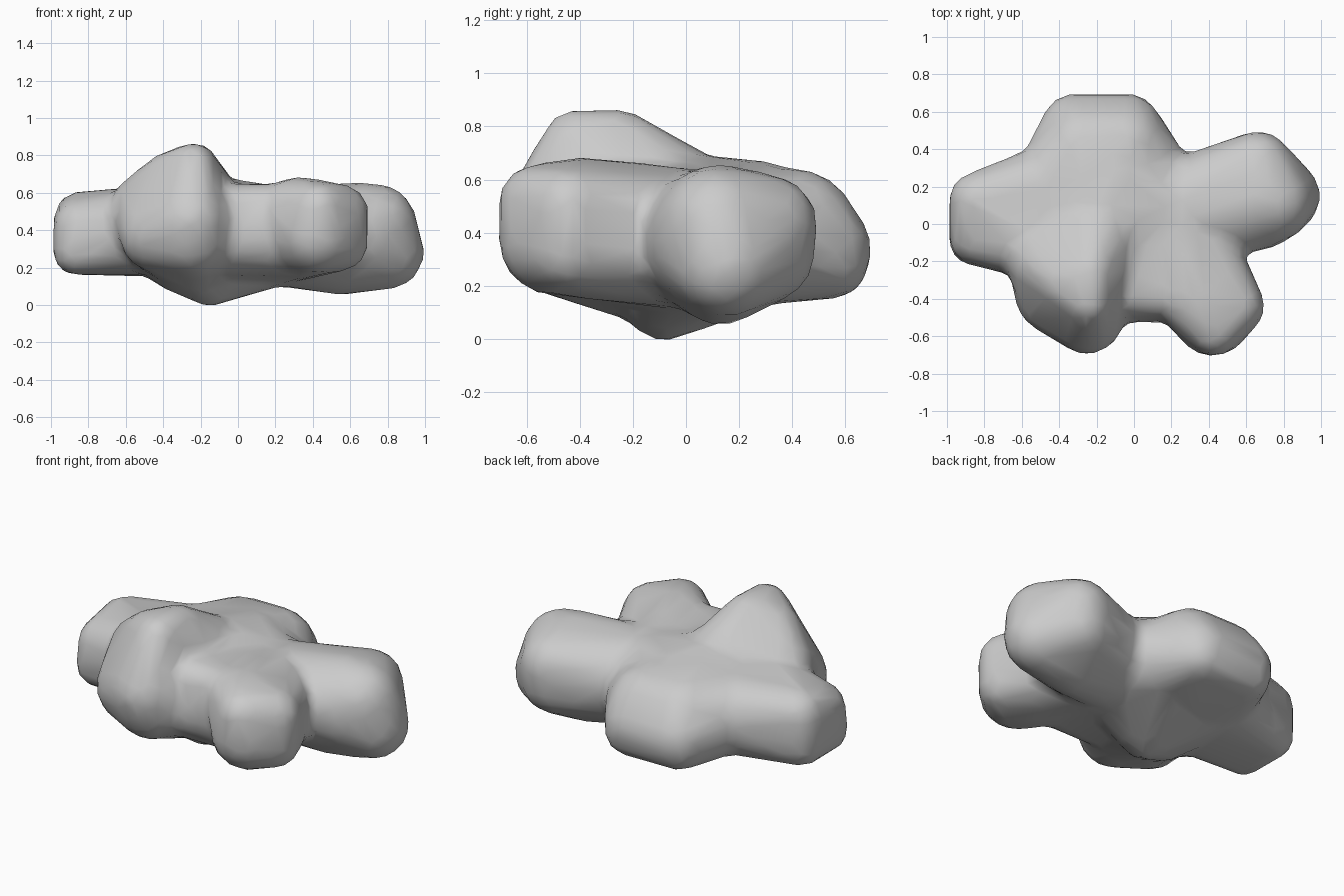
import bpy
import bmesh
from mathutils import Matrix

cube = bpy.data.objects.get("Cube")
if cube:
    bpy.data.objects.remove(cube, do_unlink=True)

grey = bpy.data.materials.new("stone grey")
grey.use_nodes = True
colour = (0.6, 0.6, 0.6, 1)
grey.diffuse_color = colour
grey.node_tree.nodes["Principled BSDF"].inputs["Base Color"].default_value = colour

SWELL = .008  # makes up for the shrinkage of the soften step


def add_lobe(target, *balls):
    """Add the convex skin around a few balls, each given as x, y, z, radius."""
    lobe = bmesh.new()
    for x, y, z, r in balls:
        matrix = Matrix.Translation((x, y, z))
        bmesh.ops.create_icosphere(lobe, subdivisions=3, radius=r + SWELL, matrix=matrix)
    points = [v.co.copy() for v in lobe.verts]
    lobe.clear()
    for p in points:
        lobe.verts.new(p)
    bmesh.ops.convex_hull(lobe, input=lobe.verts)
    loose = [v for v in lobe.verts if not v.link_faces]
    bmesh.ops.delete(lobe, geom=loose, context='VERTS')
    part = bpy.data.meshes.new("lobe")
    lobe.to_mesh(part)
    lobe.free()
    target.from_mesh(part)
    bpy.data.meshes.remove(part)


bm = bmesh.new()
heart = (-.2, 0, .4, .29)
keel = (-.15, -.08, .15, .15)
hub = (.2, .06, .37, .26)
back_flank = (-.42, .2, .39, .23)
front_flank = (-.43, -.38, .38, .2)

# Middle of the body, sloping down from the peak to the back
add_lobe(bm, heart, keel, hub, (-.3, -.12, .26, .19), (-.4, -.2, .38, .22),
         back_flank, (-.1, .25, .45, .22), (.03, .3, .36, .22))
# Blunt lobe on the right side
add_lobe(bm, back_flank, (-.45, -.08, .4, .23), (-.84, .13, .46, .14),
         (-.87, .14, .28, .11), (-.87, -.1, .28, .11), (-.84, -.07, .42, .14))
# Broad back lobe
add_lobe(bm, heart, back_flank, (-.34, .55, .29, .13), (-.01, .55, .29, .13),
         (-.32, .52, .34, .17), (-.03, .52, .34, .17),
         (-.28, .42, .42, .21), (-.04, .42, .42, .21), (.04, .32, .36, .22))
# Tall front lobe, its peak and its shoulder
add_lobe(bm, heart, (-.24, -.42, .75, .11), (-.23, -.25, .75, .11),
         (-.37, -.31, .67, .14), (-.5, -.2, .53, .17), (-.25, -.5, .45, .19),
         (-.25, -.46, .36, .2), (-.2, -.1, .25, .2), front_flank)
# Lobe on the left side
add_lobe(bm, hub, (.66, .31, .43, .18), (.66, .31, .32, .17), (.64, .13, .38, .27),
         (.8, .15, .28, .19), (.74, .12, .43, .21), (.55, .13, .25, .19))
# Front left lobe
add_lobe(bm, hub, (.43, -.57, .52, .13), (.55, -.44, .5, .14), (.55, -.44, .33, .14),
         (.42, -.5, .37, .2), (.33, -.4, .48, .2))
# Web between the front lobes
add_lobe(bm, (-.2, -.38, .53, .11), (.4, -.38, .53, .11), (-.2, -.32, .36, .2),
         (.38, -.32, .36, .2), (0, -.1, .4, .22), (.2, -.1, .38, .25))

mesh = bpy.data.meshes.new("rock")
bm.to_mesh(mesh)
bm.free()
rock = bpy.data.objects.new("rock", mesh)
bpy.context.collection.objects.link(rock)

# Fuse the lobes, soften the joins and thin the mesh
remesh = rock.modifiers.new("fuse", 'REMESH')
remesh.mode = 'VOXEL'
remesh.voxel_size = .03
soften = rock.modifiers.new("soften", 'SMOOTH')
soften.factor = .5
soften.iterations = 10
thin = rock.modifiers.new("thin", 'DECIMATE')
thin.ratio = .08

graph = bpy.context.evaluated_depsgraph_get()
final = bpy.data.meshes.new_from_object(rock.evaluated_get(graph))
rock.modifiers.clear()
rock.data = final
bpy.data.meshes.remove(mesh)

final.materials.clear()
final.materials.append(grey)
for face in final.polygons:
    face.material_index = 0
    face.use_smooth = True
